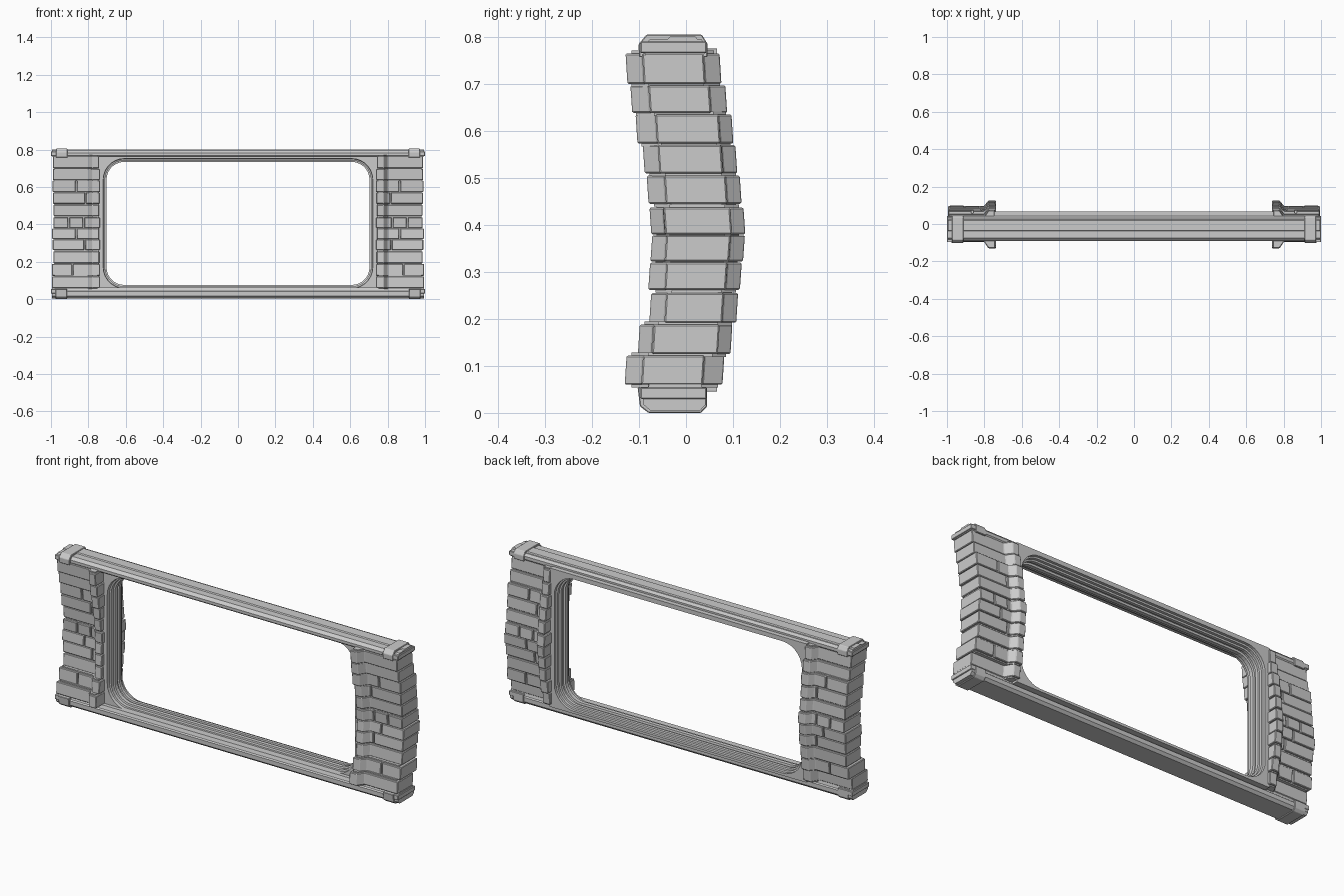
import bpy, bmesh, math, random

if "Cube" in bpy.data.objects:
    bpy.data.objects.remove(bpy.data.objects["Cube"])

random.seed(4)


def make_object(name, bm, bevel=0.0, mirror=False):
    bmesh.ops.recalc_face_normals(bm, faces=bm.faces)
    mesh = bpy.data.meshes.new(name)
    bm.to_mesh(mesh)
    bm.free()
    ob = bpy.data.objects.new(name, mesh)
    bpy.context.collection.objects.link(ob)
    if bevel:
        b = ob.modifiers.new("edge_bevel", 'BEVEL')
        b.width, b.segments, b.limit_method = bevel, 1, 'ANGLE'
    if mirror:
        m = ob.modifiers.new("mirror", 'MIRROR')
        m.use_axis = (True, False, False)
        m.use_mirror_merge = False
    return ob


def bridge(bm, a, b):
    n = len(a)
    for i in range(n):
        bm.faces.new((a[i], a[(i + 1) % n], b[(i + 1) % n], b[i]))


def extrude_x(bm, profile, x0, x1):
    """Prism along x from a (y, z) profile."""
    a = [bm.verts.new((x0, y, z)) for y, z in profile]
    b = [bm.verts.new((x1, y, z)) for y, z in profile]
    bridge(bm, a, b)
    bm.faces.new(a)
    bm.faces.new(b)


# Brick courses: z0, z1, pilaster front/back y, wall front/back y, joints in x
rows = [
    (.060, .122, -.128, .080, -.093, .038, ()),
    (.125, .188, -.100, .097, -.072, .068, (.885,)),
    (.192, .255, -.075, .110, -.043, .080, ()),
    (.262, .320, -.077, .118, -.042, .088, (.820,)),
    (.322, .378, -.075, .122, -.045, .092, (.865,)),
    (.380, .437, -.075, .125, -.047, .095, (.825, .905)),
    (.445, .505, -.080, .118, -.043, .088, ()),
    (.510, .570, -.090, .107, -.057, .078, (.815,)),
    (.573, .635, -.107, .097, -.065, .070, (.865,)),
    (.638, .697, -.118, .084, -.080, .050, ()),
    (.700, .765, -.128, .072, -.093, .038, ()),
]
RAMP0, RAMP1 = .778, .802


def depth(x, pil, wall):
    t = min(max((x - RAMP0) / (RAMP1 - RAMP0), 0), 1)
    return pil + (wall - pil) * t


def brick(bm, x0, x1, z0, z1, pf, pb, wf, wb, inset=0.0, tilt=0.0):
    """Plan-shaped block that follows the thick pilaster and thinner wall."""
    xs = [x0] + [x for x in (RAMP0, RAMP1) if x0 < x < x1] + [x1]
    plan = [(x, depth(x, pf, wf) + inset) for x in xs]
    plan += [(x, depth(x, pb, wb) - inset) for x in reversed(xs)]
    lo = [bm.verts.new((x, y - tilt, z0)) for x, y in plan]
    hi = [bm.verts.new((x, y + tilt, z1)) for x, y in plan]
    bridge(bm, lo, hi)
    bm.faces.new(lo)
    bm.faces.new(hi)


bricks, mortar = bmesh.new(), bmesh.new()
for i, (z0, z1, pf, pb, wf, wb, joints) in enumerate(rows):
    end = .997 - random.uniform(0, .012)
    cuts = [.737 + random.uniform(0, .006), *joints, end]
    tilt = .002 if i < 5 else -.002
    for a, b in zip(cuts, cuts[1:]):
        j = random.uniform(-.002, .002)
        left = a + (.003 if a in joints else 0)
        right = b - (.003 if b in joints else 0)
        brick(bricks, left, right, z0, z1, pf + j, pb + j, wf + j, wb + j, 0, tilt)
    brick(mortar, .75, .98, z0 - .006, z1 + .006, pf, pb, wf, wb, .012)
make_object("brick_courses", bricks, .003, True)
make_object("mortar_core", mortar, 0, True)


# Window surround: stepped ring with rounded opening
def ring(bm, hw, z0, z1, r, y, seg=7):
    out = []
    corners = ((hw - r, z1 - r), (-hw + r, z1 - r), (-hw + r, z0 + r), (hw - r, z0 + r))
    for q, (cx, cz) in enumerate(corners):
        for k in range(seg + 1):
            a = math.pi / 2 * (q + k / seg)
            out.append(bm.verts.new((cx + r * math.cos(a), y, cz + r * math.sin(a))))
    return out


def opening(bm, d, y):
    return ring(bm, .703 + d, .076 - d, .734 + d, .095 + d, y)


surround = bmesh.new()
steps = [(.018, -.058), (.016, -.042), (.008, -.040), (.008, -.022), (0, -.020),
         (0, .000), (.010, .002), (.010, .016), (.002, .018), (.002, .034),
         (.010, .036), (.010, .050), (.018, .052), (.018, .066)]
loops = [ring(surround, .748, .045, .775, .003, -.058)]
loops += [opening(surround, d, y) for d, y in steps]
loops += [ring(surround, .748, .045, .775, .003, .066)]
for a, b in zip(loops, loops[1:] + loops[:1]):
    bridge(surround, a, b)
make_object("window_surround", surround)

# Top and bottom beams with a raised central rib
top_profile = [(-.085, .762), (-.090, .768), (-.090, .782), (-.076, .796), (-.038, .796),
               (-.034, .801), (.020, .801), (.024, .796), (.032, .796),
               (.042, .784), (.042, .768), (.037, .762)]
beam = bmesh.new()
extrude_x(beam, top_profile, -.995, .995)
make_object("top_beam", beam)

bottom_profile = [(-.078, .062), (-.084, .045), (-.091, .040), (-.091, .018), (-.076, .005),
                  (.030, .005), (.042, .018), (.042, .040), (.036, .045), (.032, .062)]
beam = bmesh.new()
extrude_x(beam, bottom_profile, -.995, .995)
make_object("bottom_beam", beam)

# Clamp caps wrapped round the beam ends
top_cap = [(-.100, .757), (-.101, .785), (-.084, .805), (.034, .805), (.046, .785), (.046, .757)]
caps = bmesh.new()
extrude_x(caps, top_cap, .912, .972)
make_object("top_beam_caps", caps, .002, True)

bottom_cap = [(-.103, .055), (-.098, .014), (-.080, 0), (.032, 0), (.045, .014), (.045, .055)]
caps = bmesh.new()
extrude_x(caps, bottom_cap, .915, .976)
make_object("bottom_beam_caps", caps, .002, True)

# Small end collars outside the caps
collars = bmesh.new()
for z0, z1 in ((.766, .790), (.030, .054)):
    extrude_x(collars, [(-.097, z0), (-.097, z1), (.044, z1), (.044, z0)], .970, 1.0)
make_object("beam_end_collars", collars, .002, True)
